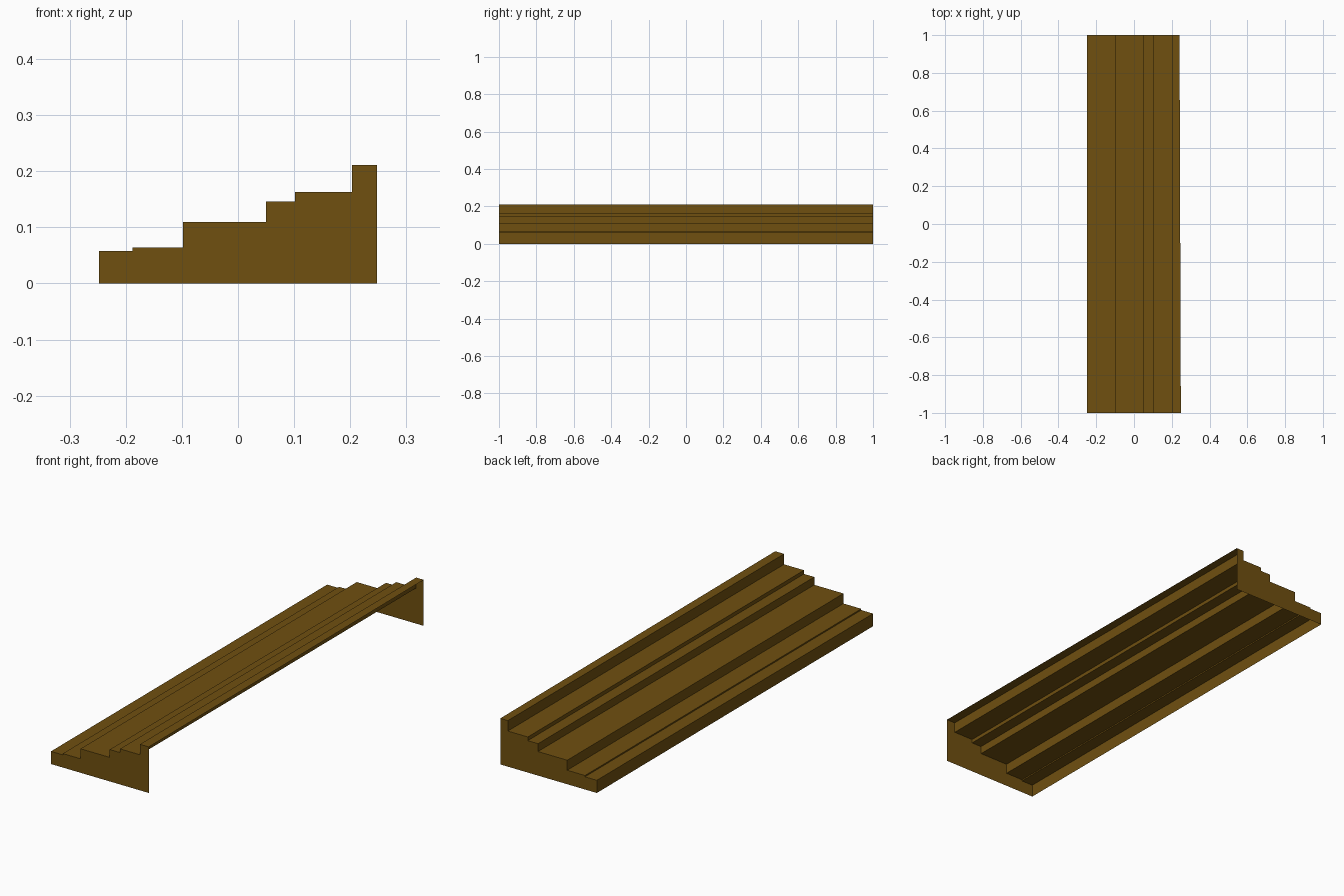
import bpy, bmesh

if "Cube" in bpy.data.objects:
    bpy.data.objects.remove(bpy.data.objects["Cube"])

# Step profile (x, z), from the low outer lip to the high open back
PROFILE = [(-0.248, 0.0), (-0.248, 0.058), (-0.188, 0.058), (-0.188, 0.064),
           (-0.098, 0.064), (-0.098, 0.110), (0.050, 0.110), (0.050, 0.146),
           (0.102, 0.146), (0.102, 0.163), (0.203, 0.163), (0.203, 0.211),
           (0.248, 0.211)]
BACK_X = {-1: 0.248, 1: 0.241}   # the open back edge is very slightly skewed

mat = bpy.data.materials.new("brown")
mat.diffuse_color = (0.16, 0.08, 0.005, 1)
mat.use_nodes = True
mat.node_tree.nodes["Principled BSDF"].inputs["Base Color"].default_value = mat.diffuse_color

bm = bmesh.new()


def end_ring(y):
    pts = PROFILE[:-1] + [(BACK_X[y], PROFILE[-1][1])]
    return [bm.verts.new((x, y, z)) for x, z in pts]


front, rear = end_ring(-1), end_ring(1)

# Treads and risers: a thin shell, open underneath and at the back
for i in range(len(PROFILE) - 1):
    bm.faces.new((front[i], front[i + 1], rear[i + 1], rear[i]))

# Stepped end walls
for ring, y in ((front, -1), (rear, 1)):
    corner = bm.verts.new((BACK_X[y], y, 0))
    bm.faces.new(ring + [corner])

bmesh.ops.recalc_face_normals(bm, faces=bm.faces)
bm.normal_update()
# Make sure the shell faces outward (top tread points up)
top = max(bm.faces, key=lambda f: f.calc_center_median().z)
if top.normal.z < 0:
    bmesh.ops.reverse_faces(bm, faces=bm.faces)

mesh = bpy.data.meshes.new("stepped_shell")
bm.to_mesh(mesh)
bm.free()
mesh.materials.append(mat)
obj = bpy.data.objects.new("stepped_shell", mesh)
bpy.context.collection.objects.link(obj)
